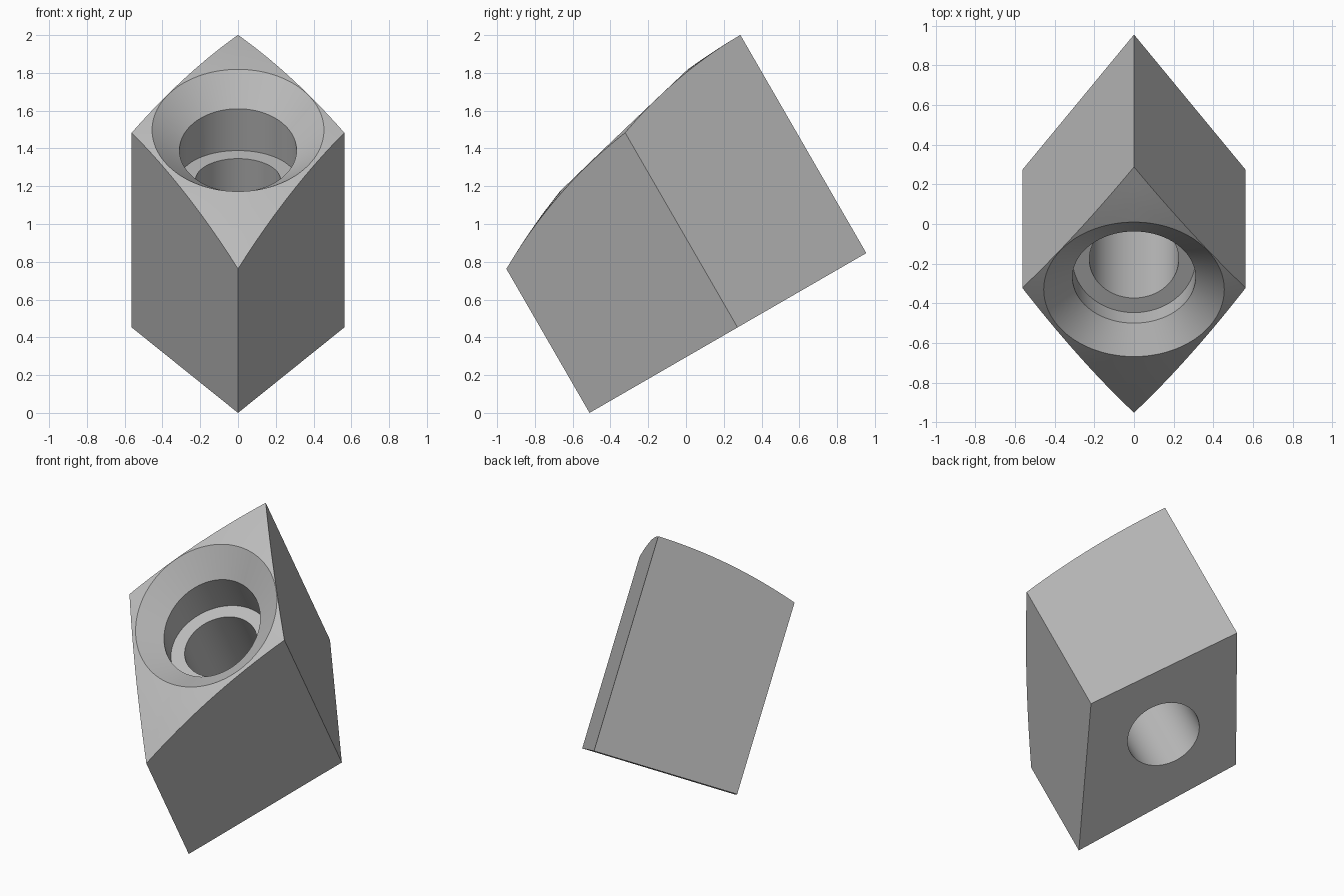
import bpy, bmesh, math
from math import cos, sin, pi, sqrt, radians

cube = bpy.data.objects.get("Cube")
if cube:
    bpy.data.objects.remove(cube, do_unlink=True)

SEGMENTS = 128
HALF_WIDTH, FRONT, BACK = 0.563, 0.905, 0.787     # kite-shaped footprint
BORE, COUNTERBORE, RIM = 0.225, 0.31, 0.455       # hole radii
STEP_HEIGHT, CHAMFER_DROP = 0.902, 0.139
DOME_Y, DOME_Z, DOME_RADIUS = 0.82, -2.173, 3.507


def kite(a):
    """Distance from the hole axis to the kite outline at angle a."""
    reach = BACK if sin(a) > 0 else FRONT
    return 1 / (abs(cos(a)) / HALF_WIDTH + abs(sin(a)) / reach)


def dome(r, a):
    """Height of the spherical top."""
    x, y = r * cos(a), r * sin(a) - DOME_Y
    return DOME_Z + sqrt(DOME_RADIUS ** 2 - x * x - y * y)


def section(a):
    """Closed (radius, height) loop of the block wall at angle a."""
    k = kite(a)
    top = [k + (RIM - k) * t / 3 for t in range(4)]
    return ([(BORE, 0), (k, 0)]
            + [(r, dome(r, a)) for r in top]
            + [(COUNTERBORE, dome(COUNTERBORE, a) - CHAMFER_DROP),
               (COUNTERBORE, STEP_HEIGHT), (BORE, STEP_HEIGHT)])


# Block with stepped, chamfered through hole
bm = bmesh.new()
loops = []
for i in range(SEGMENTS):
    a = 2 * pi * i / SEGMENTS
    loops.append([bm.verts.new((r * cos(a), r * sin(a), h)) for r, h in section(a)])
for i, here in enumerate(loops):
    there = loops[(i + 1) % SEGMENTS]
    for j in range(len(here)):
        k = (j + 1) % len(here)
        bm.faces.new((here[j], there[j], there[k], here[k]))
bmesh.ops.recalc_face_normals(bm, faces=bm.faces)

mesh = bpy.data.meshes.new("bored_block")
bm.to_mesh(mesh)
bm.free()
block = bpy.data.objects.new("bored_block", mesh)
bpy.context.collection.objects.link(block)

# Lean forward, resting on the lowest corner
block.location = (0, 0.273, FRONT * sin(radians(30)))
block.rotation_euler = (radians(30), 0, 0)

# Plain grey
grey = bpy.data.materials.new("plain_grey")
grey.use_nodes = True
colour = (0.5, 0.5, 0.5, 1)
grey.diffuse_color = colour
grey.node_tree.nodes["Principled BSDF"].inputs["Base Color"].default_value = colour
mesh.materials.append(grey)

bpy.ops.object.select_all(action='DESELECT')
block.select_set(True)
bpy.context.view_layer.objects.active = block
bpy.ops.object.shade_smooth_by_angle(angle=radians(25))
